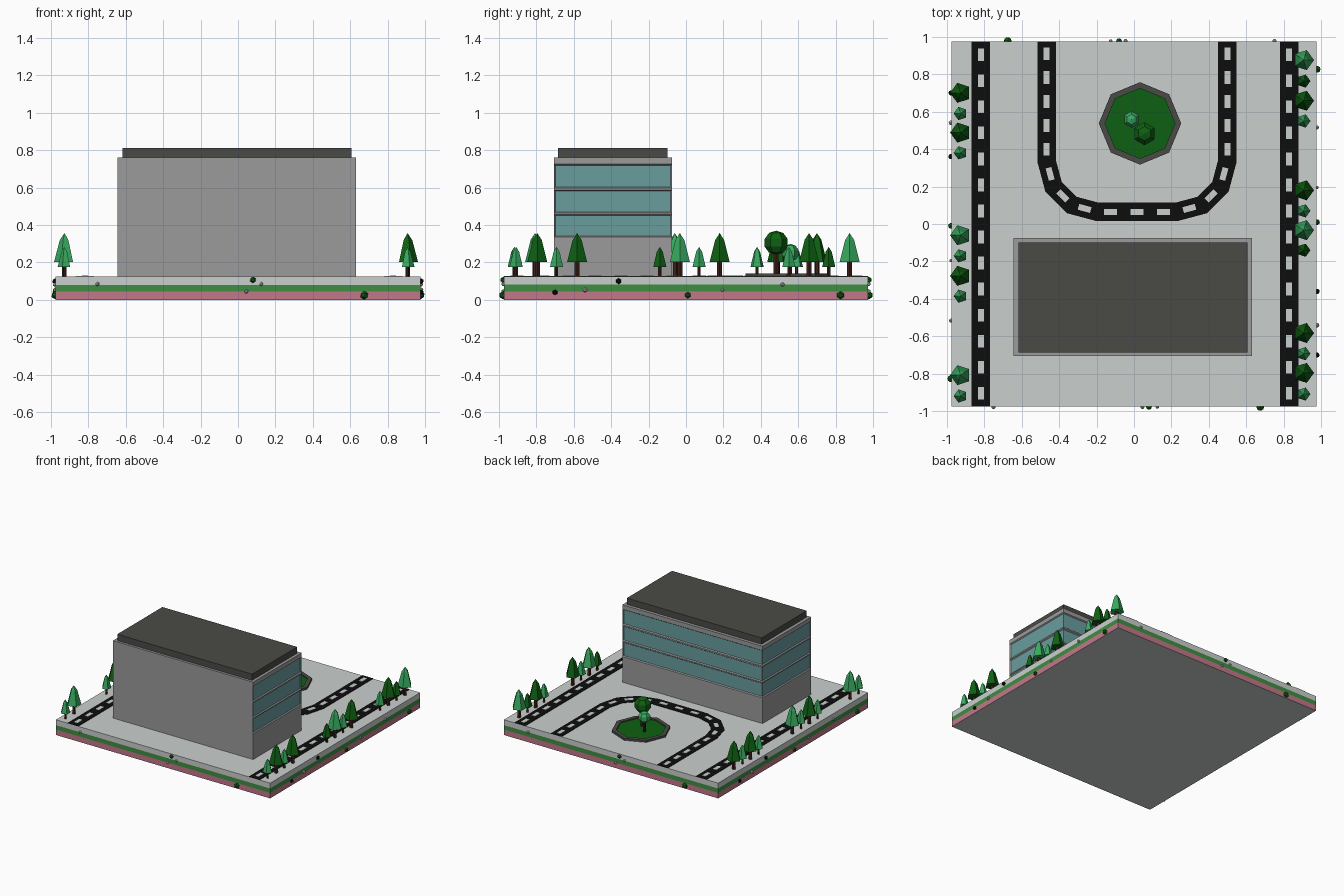
import bpy, bmesh, math
from mathutils import Vector, Matrix

if "Cube" in bpy.data.objects:
    bpy.data.objects.remove(bpy.data.objects["Cube"])


def mat(name, r, g, b):
    m = bpy.data.materials.new(name)
    lin = [(c / 255 / 12.92) if c < 11 else ((c / 255 + 0.055) / 1.055) ** 2.4 for c in (r, g, b)]
    m.diffuse_color = (*lin, 1)
    m.use_nodes = True
    m.node_tree.nodes["Principled BSDF"].inputs["Base Color"].default_value = m.diffuse_color
    return m


PAVING = mat("light grey paving", 202, 207, 205)
PINK = mat("pink layer", 194, 120, 137)
LAYER = mat("green layer", 62, 142, 66)
WALL = mat("grey wall", 155, 155, 155)
ROOF = mat("dark grey", 74, 74, 70)
GLASS = mat("teal glass", 106, 157, 158)
ROAD = mat("black asphalt", 13, 13, 13)
DARK = mat("dark green", 14, 96, 18)
LIGHT = mat("light green", 56, 170, 95)
TRUNK = mat("brown trunk", 62, 32, 24)

S = 0.973      # half width of the base
TOP = 0.125    # ground level


def finish(name, bm, *mats):
    bmesh.ops.recalc_face_normals(bm, faces=bm.faces)
    me = bpy.data.meshes.new(name)
    bm.to_mesh(me)
    bm.free()
    for m in mats:
        me.materials.append(m)
    ob = bpy.data.objects.new(name, me)
    bpy.context.collection.objects.link(ob)
    return ob


def box_bm(lo, hi):
    bm = bmesh.new()
    bmesh.ops.create_cube(bm, size=1)
    for v in bm.verts:
        v.co = Vector([lo[i] if v.co[i] < 0 else hi[i] for i in range(3)])
    return bm


def cut_z(bm, levels):
    for z in levels:
        bmesh.ops.bisect_plane(bm, geom=bm.verts[:] + bm.edges[:] + bm.faces[:],
                               plane_co=(0, 0, z), plane_no=(0, 0, 1))


def lathe(name, profile, sides, at, m, start=0.0):
    """Spin (radius, z) points; radius 0 makes a tip."""
    bm = bmesh.new()
    rings = []
    for r, z in profile:
        if r == 0:
            rings.append([bm.verts.new((at[0], at[1], z))] * sides)
        else:
            rings.append([bm.verts.new((at[0] + r * math.cos(start + math.tau * i / sides),
                                        at[1] + r * math.sin(start + math.tau * i / sides), z))
                          for i in range(sides)])
    for a, b in zip(rings, rings[1:]):
        for i in range(sides):
            j = (i + 1) % sides
            bm.faces.new(list(dict.fromkeys([a[i], a[j], b[j], b[i]])))
    for ring in (rings[0], rings[-1]):
        if ring[0] is not ring[1]:
            bm.faces.new(ring)
    return finish(name, bm, m)


# Base slab, sides striped by height
bm = box_bm((-S, -S, 0), (S, S, TOP))
cut_z(bm, (0.045, 0.081))
bm.normal_update()
for f in bm.faces:
    if abs(f.normal.z) < 0.5:
        z = f.calc_center_median().z
        f.material_index = 1 if z < 0.045 else 2 if z < 0.081 else 0
finish("base_slab", bm, PAVING, PINK, LAYER)

# Building, recessed window bands on the back and both ends
bands = [(0.345, 0.447), (0.473, 0.578), (0.607, 0.716)]
IN = 0.009
bm = box_bm((-0.643, -0.705, TOP), (0.631, -0.075, 0.76))
cut_z(bm, [z for lo, hi in bands for z in (lo - IN, hi + IN)])
bm.normal_update()
panes = [f for f in bm.faces
         if (abs(f.normal.x) > 0.5 or f.normal.y > 0.5)
         and any(lo < f.calc_center_median().z < hi for lo, hi in bands)]
bmesh.ops.inset_individual(bm, faces=panes, thickness=IN, depth=-0.008)
for f in panes:
    f.material_index = 1
finish("building", bm, WALL, GLASS)
finish("roof", box_bm((-0.617, -0.685, 0.76), (0.607, -0.1, 0.812)), ROOF)


# Roads: ribbon plate along a path, with dashes on each segment
def ribbon(bm, pts, w, z0, z1):
    n = len(pts)
    rows = []
    for i, p in enumerate(pts):
        d0 = (pts[i] - pts[i - 1]).normalized() if i else None
        d1 = (pts[i + 1] - pts[i]).normalized() if i < n - 1 else None
        d0, d1 = d0 or d1, d1 or d0
        t = (d0 + d1).normalized()
        nrm = Vector((-t.y, t.x)) * (w / 2 / t.dot(d1))
        a, b = p + nrm, p - nrm
        rows.append([bm.verts.new((q.x, q.y, z)) for q, z in ((a, z0), (b, z0), (b, z1), (a, z1))])
    for r, s in zip(rows, rows[1:]):
        for k in range(4):
            bm.faces.new((r[k], r[(k + 1) % 4], s[(k + 1) % 4], s[k]))
    bm.faces.new(rows[0])
    bm.faces.new(rows[-1])


def road(name, pts):
    bm = bmesh.new()
    ribbon(bm, pts, 0.098, TOP, TOP + 0.003)
    finish(name, bm, ROAD)
    bm = bmesh.new()
    for a, b in zip(pts, pts[1:]):
        length = (b - a).length
        n = max(1, round(length / 0.14))
        d = (b - a).normalized()
        for i in range(n):
            c = a.lerp(b, (i + 0.5) / n)
            ribbon(bm, [c - d * 0.034, c + d * 0.034], 0.032, TOP + 0.003, TOP + 0.005)
    finish(name + "_dashes", bm, PAVING)


road("left_road", [Vector((-0.818, -S)), Vector((-0.818, S))])
road("right_road", [Vector((0.828, -S)), Vector((0.828, S))])
R, cy, mid = 0.27, 0.335, 0.016
half = [Vector((-0.482, S))] + [Vector((-0.212 - R * math.cos(a), cy - R * math.sin(a)))
                                for a in (0, math.pi / 6, math.pi / 3, math.pi / 2)]
path = half + [Vector((-p.x, p.y)) for p in reversed(half)]
road("drop_off_loop", [p + Vector((mid, 0)) for p in path])

# Round planter: kerb ring with grass inside
pc = (0.032, 0.537)
lathe("planter_kerb", [(0.22, TOP), (0.22, 0.142), (0.187, 0.142), (0.187, TOP)], 8, pc, ROOF)
lathe("planter_grass", [(0.188, TOP), (0.188, 0.133)], 8, pc, DARK)


# Round trees in the planter
def round_tree(name, at, r, zc, m, trunk):
    prof = [(r * math.sin(a), zc - r * math.cos(a)) for a in (math.pi * k / 5 for k in range(1, 5))]
    lathe(name + "_crown", [(0, zc - r)] + prof + [(0, zc + r)], 6, at, m, math.pi / 6)
    lathe(name + "_trunk", [(trunk, TOP), (trunk, zc)], 6, at, TRUNK)


round_tree("large_round_tree", (0.056, 0.482), 0.065, 0.305, DARK, 0.016)
round_tree("small_round_tree", (-0.013, 0.558), 0.047, 0.252, LIGHT, 0.011)


# Pointed trees in rows along both edges
def pine(name, x, y, big, m):
    r, lo, hi = (0.056, 0.203, 0.357) if big else (0.037, 0.176, 0.283)
    h = hi - lo
    a = math.pi if x < 0 else 0
    lathe(name + "_foliage", [(r, lo), (r * 0.45, lo + h * 0.76), (0, hi)], 5, (x, y), m, a)
    t = 0.014 if big else 0.009
    lathe(name + "_trunk", [(t, TOP), (t, lo + 0.02)], 5, (x, y), TRUNK, a)


rows = {
    ("left", -0.926): [(0.7, 1, DARK), (0.59, 0, LIGHT), (0.488, 1, DARK), (0.38, 0, LIGHT),
                       (-0.06, 1, LIGHT), (-0.17, 0, LIGHT), (-0.277, 1, DARK), (-0.385, 0, LIGHT),
                       (-0.807, 1, LIGHT), (-0.918, 0, LIGHT)],
    ("right", 0.905): [(0.875, 1, LIGHT), (0.763, 0, DARK), (0.658, 1, DARK), (0.55, 0, LIGHT),
                       (0.18, 1, DARK), (0.07, 0, LIGHT), (-0.033, 1, LIGHT), (-0.14, 0, DARK),
                       (-0.582, 1, DARK), (-0.692, 0, LIGHT), (-0.795, 1, DARK), (-0.908, 0, LIGHT)],
}
for (side, x), trees in rows.items():
    for i, (y, big, m) in enumerate(trees):
        pine(f"{side}_pine_{i + 1}", x, y, big, m)

# Small stones and tufts stuck in the slab sides; back and left repeat front and right turned half round
bits = [(0.08, -S, 0.107, 0.017, DARK), (0.125, -S, 0.085, 0.011, PAVING), (0.045, -S, 0.045, 0.012, PAVING),
        (-0.75, -S, 0.085, 0.012, PAVING), (0.674, -S, 0.025, 0.023, DARK),
        (S, -0.7, 0.04, 0.015, ROAD), (S, -0.54, 0.053, 0.014, PAVING), (S, -0.36, 0.1, 0.016, ROAD),
        (S, 0.01, 0.025, 0.017, DARK), (S, 0.195, 0.053, 0.01, PAVING), (S, 0.516, 0.082, 0.012, PAVING),
        (S, 0.826, 0.025, 0.021, DARK)]
for i, (x, y, z, r, m) in enumerate(bits):
    for s, tag in ((1, "a"), (-1, "b")):
        bm = bmesh.new()
        bmesh.ops.create_icosphere(bm, subdivisions=1, radius=r,
                                   matrix=Matrix.Translation((s * x * (1.004 if abs(x) == S else 1),
                                                              s * y * (1.004 if abs(y) == S else 1), z)))
        finish(f"side_stone_{i + 1}{tag}", bm, m)
